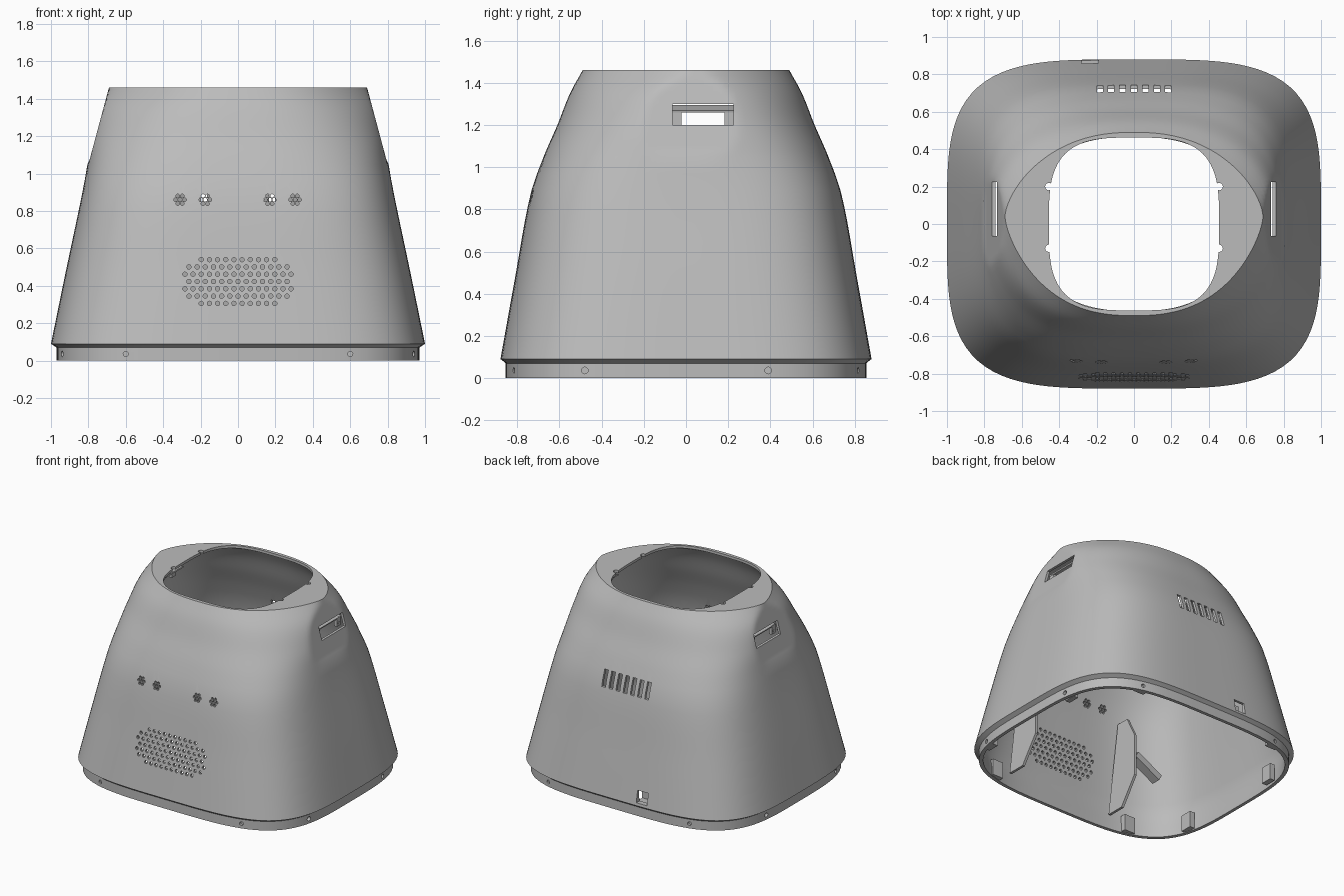
import bpy, bmesh, math
from mathutils import Matrix, Vector

if "Cube" in bpy.data.objects:
    bpy.data.objects.remove(bpy.data.objects["Cube"])

grey = bpy.data.materials.new("plain grey")
grey.use_nodes = True
grey.diffuse_color = (0.5, 0.5, 0.5, 1)
grey.node_tree.nodes["Principled BSDF"].inputs["Base Color"].default_value = (0.5, 0.5, 0.5, 1)

SEG = 144
WALL = 0.02
# height, half width, half depth, side exponent, front exponent
KEYS = [(0.09, 1.0, 0.88, 3.8, 3.8), (0.48, 0.92, 0.81, 3.6, 3.6), (0.87, 0.838, 0.738, 3.4, 3.3),
        (1.05, 0.805, 0.675, 3.0, 3.0), (1.2, 0.785, 0.61, 2.7, 2.5),
        (1.35, 0.75, 0.55, 2.5, 2.0), (1.46, 0.69, 0.49, 2.4, 1.5)]


def make(name, bm, smooth=False):
    bmesh.ops.recalc_face_normals(bm, faces=bm.faces)
    mesh = bpy.data.meshes.new(name)
    bm.to_mesh(mesh)
    bm.free()
    mesh.materials.append(grey)
    obj = bpy.data.objects.new(name, mesh)
    bpy.context.collection.objects.link(obj)
    return obj


def section(z):
    """Hermite interpolation of the key sections."""
    def slope(i):
        a, b = KEYS[max(i - 1, 0)], KEYS[min(i + 1, len(KEYS) - 1)]
        return [(v - u) / (b[0] - a[0]) for u, v in zip(a, b)]
    i = max(k for k in range(len(KEYS) - 1) if KEYS[k][0] <= z + 1e-6)
    p, q, m, n = KEYS[i], KEYS[i + 1], slope(i), slope(i + 1)
    h = q[0] - p[0]
    t = (z - p[0]) / h
    return [(2*t**3 - 3*t*t + 1) * p[k] + (t**3 - 2*t*t + t) * h * m[k]
            + (3*t*t - 2*t**3) * q[k] + (t**3 - t*t) * h * n[k] for k in range(1, 5)]


def superellipse(a, b, p, q):
    pts = []
    for i in range(SEG):
        c, s = math.cos(math.tau * i / SEG), math.sin(math.tau * i / SEG)
        lo, hi = 0.5, 2.0
        for _ in range(30):
            r = (lo + hi) / 2
            if (r * abs(c)) ** p + (r * abs(s)) ** q > 1:
                hi = r
            else:
                lo = r
        pts.append((a * r * c, b * r * s))
    return pts


def body_ring(z, inset=0, at=None):
    """Wall ring with a flat leaning facet on each side, set slightly back."""
    a, b, p, q = section(z)
    a, b = a - inset, b - inset
    limit = 0.69 + (1.46 - z) * 0.268 - inset
    shift = 0.04 * min(max((z - 1) / 0.46, 0), 1)
    ring = []
    for x, y in superellipse(a, b, p, q):
        y += shift * abs(x / a) ** 4
        if z > 1.05:
            x = max(-limit, min(limit, x))
        ring.append((x, y, z if at is None else at))
    return ring


def flat_ring(a, b, n, z):
    return [(x, y, z) for x, y in superellipse(a, b, n, n)]


# Shell: outside going up, over the flat top, back down the inside
heights = [0.09 + 0.96 * i / 12 for i in range(12)] + [1.05 + 0.41 * i / 16 for i in range(17)]
rings = [flat_ring(0.97, 0.855, 3.8, 0), flat_ring(0.97, 0.855, 3.8, 0.07), flat_ring(0.985, 0.867, 3.8, 0.08)]
rings += [body_ring(z) for z in heights]
rings += [flat_ring(0.455, 0.462, 3.3, 1.46), flat_ring(0.455, 0.462, 3.3, 1.44)]
rings += [body_ring(1.46, WALL, 1.44)]
rings += [body_ring(z, WALL) for z in reversed(heights[1:-1])]
rings += [flat_ring(0.945, 0.83, 3.8, 0.07), flat_ring(0.945, 0.83, 3.8, 0)]
bm = bmesh.new()
loops = [[bm.verts.new(p) for p in ring] for ring in rings]
for r, low in enumerate(loops):
    high = loops[(r + 1) % len(loops)]
    for i in range(SEG):
        j = (i + 1) % SEG
        bm.faces.new((low[i], low[j], high[j], high[i]))
shell = make("shell", bm)


def add_box(bm, x, y, z, tilt=0):
    """Box from three (low, high) ranges, tilted about y."""
    mid = Vector([(u + v) / 2 for u, v in (x, y, z)])
    size = [v - u for u, v in (x, y, z)]
    bmesh.ops.create_cube(bm, size=1, matrix=Matrix.Translation(mid)
                          @ Matrix.Rotation(tilt, 4, 'Y') @ Matrix.Diagonal((*size, 1)))


def add_pin(bm, centre, radius, depth, axis, sides=10):
    turn = {'X': Matrix.Rotation(math.pi / 2, 4, 'Y'), 'Y': Matrix.Rotation(math.pi / 2, 4, 'X'),
            'Z': Matrix.Identity(4)}[axis]
    bmesh.ops.create_cone(bm, cap_ends=True, segments=sides, radius1=radius, radius2=radius,
                          depth=depth, matrix=Matrix.Translation(centre) @ turn)


# Cutter for every opening
bm = bmesh.new()
rows = [10, 13, 14, 13, 14, 13, 10]
for r, count in enumerate(rows):                       # front speaker grille
    for i in range(count):
        add_pin(bm, ((i - (count - 1) / 2) * 0.0437, -0.82, 0.54 - r * 0.039), 0.012, 0.24, 'Y')
for x in (-0.31, -0.175, 0.17, 0.305):                 # front hole clusters
    add_pin(bm, (x, -0.74, 0.86), 0.010, 0.2, 'Y')
    for k in range(6):
        a = k * math.pi / 3
        add_pin(bm, (x + 0.024 * math.cos(a), -0.74, 0.86 + 0.024 * math.sin(a)), 0.010, 0.2, 'Y')
for i in range(7):                                     # rear vents
    x = (i - 3) * 0.061
    add_box(bm, (x - 0.016, x + 0.016), (0.6, 0.85), (0.85, 0.97))
add_box(bm, (-0.28, -0.19), (0.78, 0.95), (0.11, 0.2))  # rear socket
for s in (-1, 1):
    x = sorted((s * 0.6, s * 0.9))
    add_box(bm, x, (-0.065, 0.225), (1.2, 1.3))        # side handle slots
    for y in (-0.13, 0.2):                             # rim notches
        add_pin(bm, (s * 0.455, y, 1.45), 0.02, 0.1, 'Z', 12)
    for y in (-0.48, 0.39):                            # base screw holes
        add_pin(bm, (s * 0.95, y, 0.036), 0.016, 0.2, 'X', 12)
    for y in (-0.83, 0.83):
        add_pin(bm, (s * 0.6, y, 0.036), 0.014, 0.2, 'Y', 12)
cutter = make("opening_cutter", bm)
cutter.hide_render = True

cut = shell.modifiers.new("openings", 'BOOLEAN')
cut.operation = 'DIFFERENCE'
cut.solver = 'EXACT'
cut.object = cutter
bpy.context.view_layer.update()
graph = bpy.context.evaluated_depsgraph_get()
carved = bpy.data.meshes.new_from_object(shell.evaluated_get(graph))
shell.modifiers.clear()
shell.data = carved
bpy.data.objects.remove(cutter)
bpy.ops.object.select_all(action='DESELECT')
shell.select_set(True)
bpy.context.view_layer.objects.active = shell
bpy.ops.object.shade_smooth_by_angle(angle=math.radians(28))

# Inner parts, one set per side
for side, s in (("right", -1), ("left", 1)):
    def span(u, v):
        return sorted((s * u, s * v))

    # Handle pocket: sloping roof and two screw ears
    bm = bmesh.new()
    add_box(bm, span(0.62, 0.72), (-0.065, 0.225), (1.272, 1.282), s * 0.25)
    for y in (-0.065, 0.182):
        add_box(bm, span(0.69, 0.715), (y, y + 0.043), (1.2, 1.272))
    make(side + "_handle_bracket", bm)
    bm = bmesh.new()
    for y in (-0.043, 0.204):
        add_pin(bm, (s * 0.716, y, 1.222), 0.009, 0.006, 'X')
    make(side + "_handle_screws", bm)

    # Upright rib beside the grille
    bm = bmesh.new()
    outline = [(-0.8, 0.1), (-0.7, 0.78), (-0.6, 0.78), (-0.52, 0.62), (-0.52, 0.3), (-0.66, 0.1)]
    face = bm.faces.new([bm.verts.new((s * 0.44, y, z)) for y, z in outline])
    grown = bmesh.ops.extrude_face_region(bm, geom=[face])
    bmesh.ops.translate(bm, vec=(s * 0.02, 0, 0),
                        verts=[v for v in grown["geom"] if isinstance(v, bmesh.types.BMVert)])
    make(side + "_rib", bm)

    # Slanted support bar by the rib
    bm = bmesh.new()
    add_box(bm, span(0.46, 0.7), (-0.6, -0.53), (0.4, 0.45), s * 0.5)
    make(side + "_support_bar", bm)

    # Screw tabs just inside the base lip
    bm = bmesh.new()
    for y in (-0.48, 0.39):
        add_box(bm, span(0.875, 0.915), (y - 0.045, y + 0.045), (0.005, 0.13))
    for y in (-1, 1):
        add_box(bm, span(0.555, 0.645), sorted((y * 0.76, y * 0.80)), (0.005, 0.13))
    make(side + "_base_tabs", bm)

# Tray behind the rear socket
bm = bmesh.new()
add_box(bm, (-0.3, -0.17), (0.76, 0.775), (0.09, 0.22))
add_box(bm, (-0.3, -0.17), (0.76, 0.84), (0.09, 0.105))
make("rear_socket_tray", bm)
